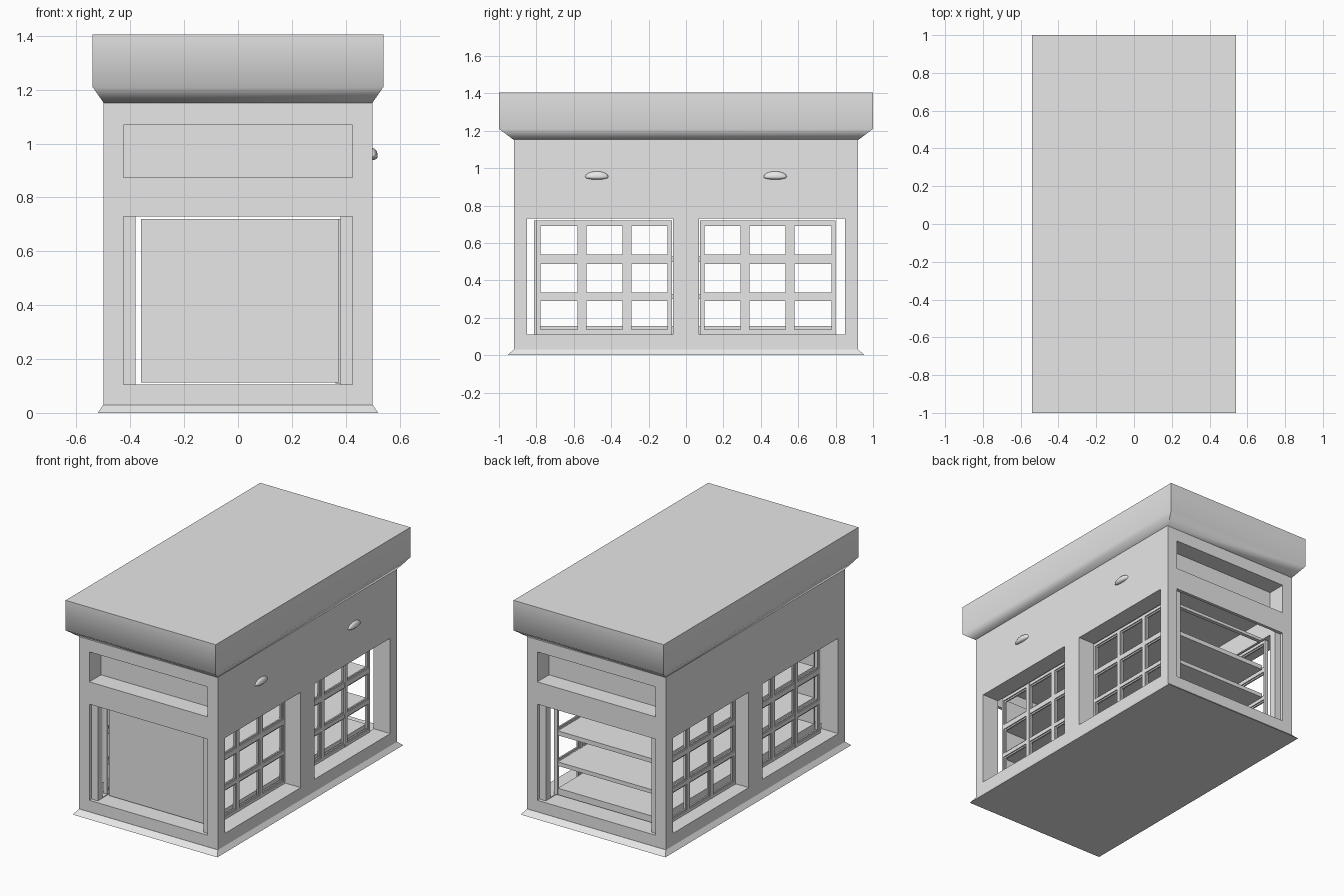
import bpy, bmesh, math

old = bpy.data.objects.get("Cube")
if old:
    bpy.data.objects.remove(old, do_unlink=True)

# single plain colour
grey = bpy.data.materials.new("light_grey")
grey.use_nodes = True
GREY = (0.8, 0.8, 0.8, 1)
grey.diffuse_color = GREY
grey.node_tree.nodes["Principled BSDF"].inputs["Base Color"].default_value = GREY


def finish(name, bm):
    bmesh.ops.recalc_face_normals(bm, faces=bm.faces)
    mesh = bpy.data.meshes.new(name)
    bm.to_mesh(mesh)
    bm.free()
    mesh.materials.append(grey)
    obj = bpy.data.objects.new(name, mesh)
    bpy.context.collection.objects.link(obj)
    return obj


def add_box(bm, x, y, z):
    """Box from three (low, high) ranges."""
    verts = bmesh.ops.create_cube(bm, size=1)["verts"]
    for v in verts:
        for i, (lo, hi) in enumerate((x, y, z)):
            v.co[i] = (lo + hi) / 2 + v.co[i] * (hi - lo)


def box(name, x, y, z):
    bm = bmesh.new()
    add_box(bm, x, y, z)
    return finish(name, bm)


def span(a, b, side):
    return tuple(sorted((a * side, b * side)))


def stacked(name, rings):
    """Rectangular rings (half x, half y, z) bridged from bottom to top."""
    bm = bmesh.new()
    loops = [[bm.verts.new((sx * hx, sy * hy, z))
              for sx, sy in ((-1, -1), (1, -1), (1, 1), (-1, 1))]
             for hx, hy, z in rings]
    for low, high in zip(loops, loops[1:]):
        for i in range(4):
            j = (i + 1) % 4
            bm.faces.new((low[i], low[j], high[j], high[i]))
    bm.faces.new(loops[0])
    bm.faces.new(loops[-1])
    return finish(name, bm)


def cut(target, x, y, z):
    cutter = box("cutter", x, y, z)
    cutter.hide_render = True
    mod = target.modifiers.new("cut", "BOOLEAN")
    mod.operation = "DIFFERENCE"
    mod.solver = "EXACT"
    mod.object = cutter
    bpy.context.view_layer.objects.active = target
    bpy.ops.object.modifier_apply(modifier=mod.name)
    bpy.data.objects.remove(cutter, do_unlink=True)


def smooth(obj, degrees):
    bpy.ops.object.select_all(action="DESELECT")
    obj.select_set(True)
    bpy.context.view_layer.objects.active = obj
    bpy.ops.object.shade_smooth_by_angle(angle=math.radians(degrees))


# hollow body with end openings, sign recesses and side windows
body = box("body", (-0.5, 0.5), (-0.92, 0.92), (0.02, 1.16))
cut(body, (-0.38, 0.38), (-0.9, 0.9), (0.105, 0.86))
for side in (-1, 1):
    cut(body, (-0.425, 0.425), span(0.898, 1, side), (0.105, 0.73))
    cut(body, (-0.425, 0.425), span(0.80, 1, side), (0.875, 1.07))
    cut(body, (-0.6, 0.6), span(0.07, 0.85, side), (0.11, 0.73))

# sloped plinth and flared roof
stacked("plinth", [(0.52, 0.955, 0), (0.5, 0.921, 0.03)])
roof = stacked("roof", [(0.498, 0.92, 1.15), (0.54, 1, 1.21), (0.54, 1, 1.405)])
smooth(roof, 60)

# window lattices, (low, high) of each bar
UPRIGHTS = [(0.075, 0.09), (0.30, 0.33), (0.54, 0.57), (0.786, 0.80)]
RAILS = [(0.11, 0.128), (0.30, 0.326), (0.497, 0.53), (0.70, 0.72)]
LIP = 0.009


def lattice(name, x_in, x_out, side):
    bm = bmesh.new()
    mid = (x_in + x_out) / 2
    lip_x = (mid - 0.006, mid + 0.006)
    for lo, hi in UPRIGHTS:
        add_box(bm, (x_in, x_out), span(lo, hi, side), (0.11, 0.72))
        add_box(bm, lip_x, span(max(lo - LIP, 0.075), min(hi + LIP, 0.80), side), (0.112, 0.718))
    for lo, hi in RAILS:
        add_box(bm, (x_in + 0.001, x_out - 0.001), span(0.076, 0.799, side), (lo, hi))
        add_box(bm, (lip_x[0] + 0.001, lip_x[1] - 0.001), span(0.076, 0.799, side),
                (max(lo - LIP, 0.11), min(hi + LIP, 0.72)))
    finish(name, bm)


for side, end in ((-1, "front"), (1, "back")):
    lattice("left_lattice_" + end, 0.363, 0.39, side)
    lattice("right_lattice_" + end, -0.408, -0.382, side)

# display shelves, open at the back and closed by a front panel
for i, (lo, hi) in enumerate(((0.112, 0.155), (0.30, 0.326), (0.499, 0.528))):
    box(f"shelf_{i + 1}", (-0.36, 0.362), (-0.80, 0.80), (lo, hi))
box("back_top_rail", (-0.36, 0.362), (0.775, 0.80), (0.70, 0.72))
box("front_panel", (-0.361, 0.376), (-0.812, -0.80), (0.112, 0.72))

# small hooded lamps on one side
for y in (-0.477, 0.477):
    bm = bmesh.new()
    bmesh.ops.create_uvsphere(bm, u_segments=24, v_segments=12, radius=1)
    for v in bm.verts:
        drop = 0.014 if v.co.z < 0 else 0.03
        v.co = (0.5 + v.co.x * 0.019, y + v.co.y * 0.062, 0.953 + v.co.z * drop)
    lamp = finish("lamp_front" if y < 0 else "lamp_back", bm)
    smooth(lamp, 40)
